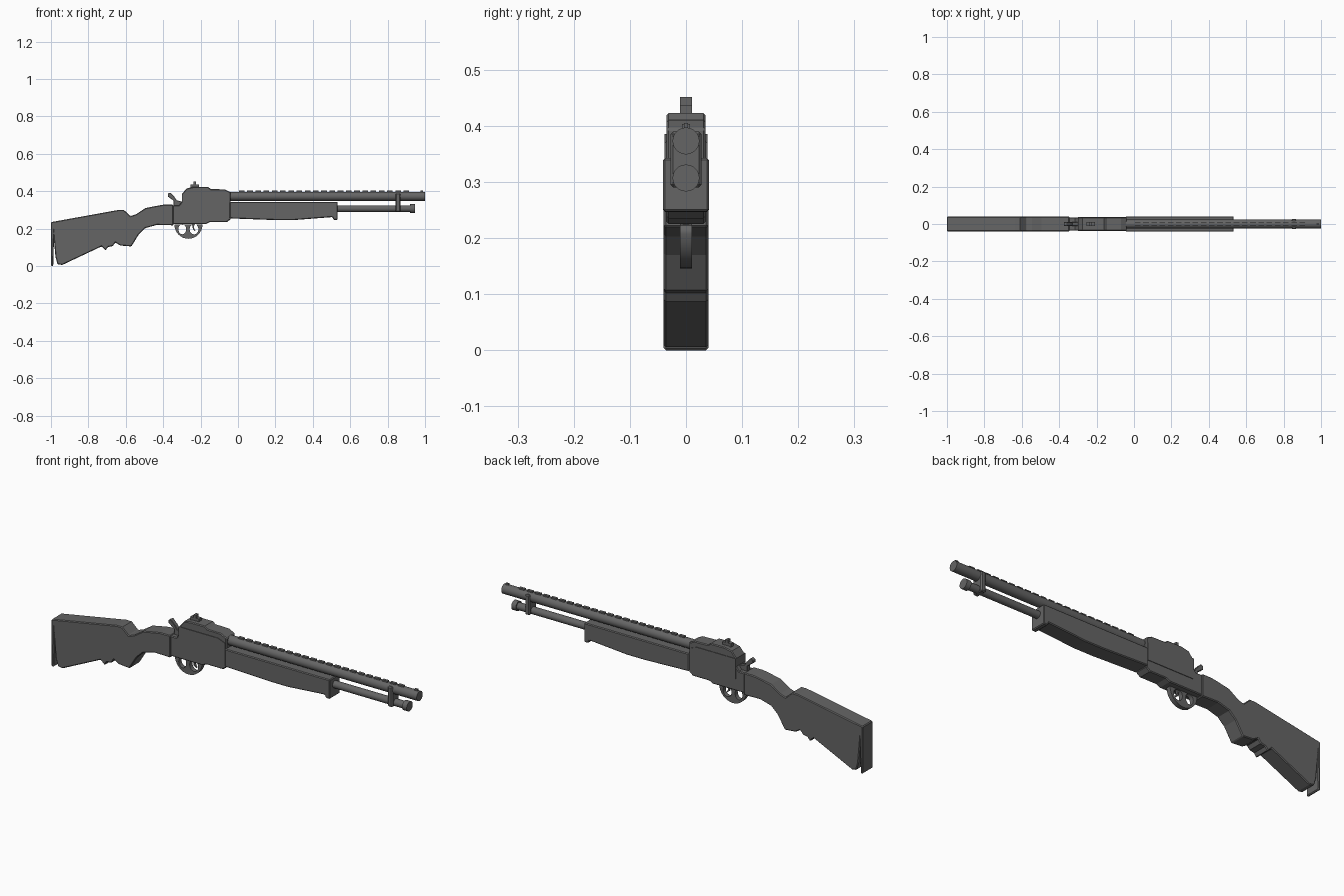
import bpy, bmesh, math
from mathutils import Matrix

if "Cube" in bpy.data.objects:
    bpy.data.objects.remove(bpy.data.objects["Cube"])

steel = bpy.data.materials.new("dark grey")
steel.use_nodes = True
GREY = (0.13, 0.13, 0.13, 1)
steel.diffuse_color = GREY
steel.node_tree.nodes["Principled BSDF"].inputs["Base Color"].default_value = GREY


def finish(name, bm, bevel=0):
    bmesh.ops.recalc_face_normals(bm, faces=bm.faces)
    me = bpy.data.meshes.new(name)
    bm.to_mesh(me)
    bm.free()
    ob = bpy.data.objects.new(name, me)
    bpy.context.collection.objects.link(ob)
    me.materials.append(steel)
    if bevel:
        mod = ob.modifiers.new("edge", "BEVEL")
        mod.width, mod.segments = bevel, 1
        mod.limit_method, mod.angle_limit = "ANGLE", math.radians(60)
    return ob


def slab(name, outline, half, bevel=0, y=0):
    """Side outline (x, z) given a thickness across y."""
    bm = bmesh.new()
    face = bm.faces.new([bm.verts.new((x, y - half, z)) for x, z in outline])
    out = bmesh.ops.extrude_face_region(bm, geom=[face])["geom"]
    moved = [v for v in out if isinstance(v, bmesh.types.BMVert)]
    bmesh.ops.translate(bm, verts=moved, vec=(0, 2 * half, 0))
    return finish(name, bm, bevel)


def box(name, x0, x1, z0, z1, half, bevel=0, y=0):
    return slab(name, [(x0, z0), (x1, z0), (x1, z1), (x0, z1)], half, bevel, y)


def rod(name, x0, x1, z, radius):
    bm = bmesh.new()
    bmesh.ops.create_cone(bm, cap_ends=True, segments=24, radius1=radius,
                          radius2=radius, depth=x1 - x0,
                          matrix=Matrix.Translation(((x0 + x1) / 2, 0, z))
                          @ Matrix.Rotation(math.pi / 2, 4, "Y"))
    ob = finish(name, bm)
    bpy.ops.object.select_all(action="DESELECT")
    ob.select_set(True)
    bpy.context.view_layer.objects.active = ob
    bpy.ops.object.shade_smooth_by_angle(angle=math.radians(35))
    return ob


# Shoulder stock with grip and the narrow slot before the butt
slab("stock", [(-1, .235), (-.64, .3), (-.61, .3), (-.575, .267), (-.545, .277),
               (-.495, .31), (-.435, .322), (-.4, .328), (-.345, .328),
               (-.345, .218), (-.435, .22), (-.495, .203), (-.53, .17),
               (-.57, .105), (-.63, .11), (-.655, .126), (-.67, .107),
               (-.695, .102), (-.708, .084), (-.73, .105), (-.94, .006),
               (-.965, .01), (-.976, .05), (-.984, .14), (-.988, 0),
               (-1, 0)], .04, .004)

# Receiver with raised side panels
slab("receiver", [(-.35, .225), (-.17, .225), (-.15, .235), (-.06, .235),
                  (-.04, .25), (-.04, .395), (-.07, .41), (-.145, .412),
                  (-.16, .423), (-.24, .423), (-.275, .415), (-.3, .385),
                  (-.3, .345), (-.315, .325), (-.35, .325)], .035, .004)
for side, y in (("right", -.035), ("left", .035)):
    slab(side + "_receiver_panel", [(-.3, .285), (-.045, .285), (-.045, .37),
                                    (-.085, .385), (-.3, .385)], .003, 0, y)

# Hammer and sights
slab("hammer", [(-.345, .32), (-.345, .35), (-.375, .372), (-.375, .388),
                (-.362, .393), (-.34, .37), (-.328, .352), (-.3, .345),
                (-.295, .32)], .011, .002)
box("rear_sight_base", -.255, -.208, .42, .437, .011)
box("rear_sight_post", -.238, -.224, .43, .451, .011)
box("front_sight", .975, .99, .39, .405, .004)

# Finger lever: rounded plate with two holes
curve = bpy.data.curves.new("trigger_guard", "CURVE")
curve.dimensions, curve.fill_mode, curve.extrude = "2D", "BOTH", .011


def oval(cx, cz, rx, rz, steps, start=0, sweep=2 * math.pi):
    spline = curve.splines.new("POLY")
    spline.points.add(steps - 1)
    for i, p in enumerate(spline.points):
        a = start + sweep * i / steps
        p.co = (cx + rx * math.cos(a), cz + rz * math.sin(a), 0, 1)
    spline.use_cyclic_u = True


oval(-.265, .222, .075, .076, 17, math.pi, math.pi * 17 / 16)
oval(-.298, .197, .021, .027, 12)
oval(-.235, .197, .024, .028, 12)
guard = bpy.data.objects.new("trigger_guard", curve)
bpy.context.collection.objects.link(guard)
guard.rotation_euler.x = math.pi / 2
curve.materials.append(steel)
bpy.ops.object.select_all(action="DESELECT")
guard.select_set(True)
bpy.context.view_layer.objects.active = guard
bpy.ops.object.convert(target="MESH")
slab("trigger", [(-.247, .23), (-.232, .23), (-.236, .205), (-.226, .185),
                 (-.24, .195)], .005)

# Fore-end
slab("handguard", [(-.045, .343), (.533, .343), (.533, .247), (.51, .247),
                   (.505, .262), (.3, .246), (.2, .246), (-.045, .255)],
     .041, .004)

# Barrel, magazine tube and the band joining them
rod("barrel", -.06, 1, .373, .024)
rod("magazine_tube", .5, .93, .307, .018)
rod("magazine_cap", .92, .945, .307, .024)
box("barrel_band", .842, .868, .29, .39, .028, .005)

# Segmented rib along the barrel
rib = box("barrel_rib", .005, .035, .385, .403, .007)
array = rib.modifiers.new("repeat", "ARRAY")
array.count, array.use_relative_offset, array.use_constant_offset = 21, False, True
array.constant_offset_displace = (.044, 0, 0)
